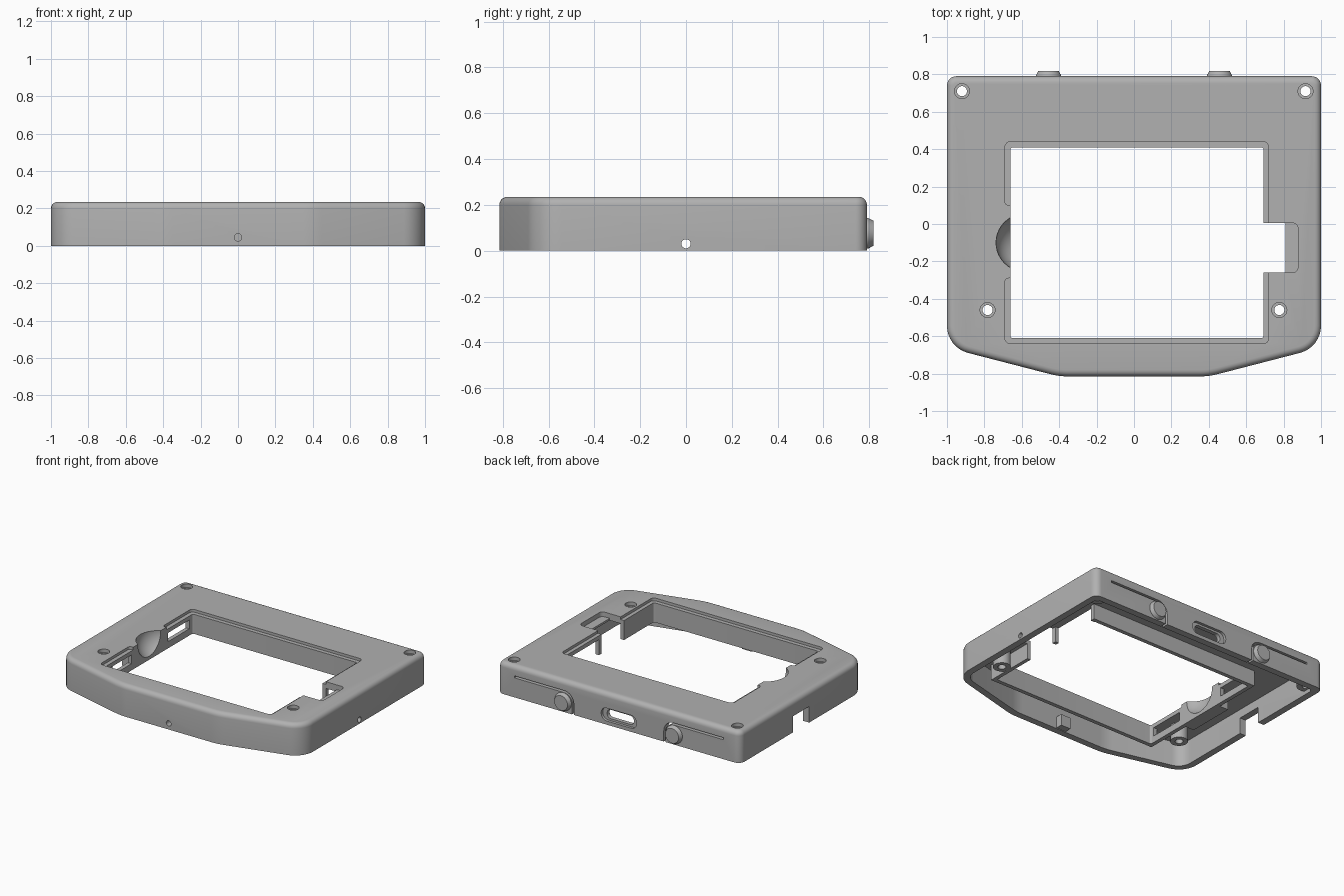
import bpy, bmesh, math
from mathutils import Vector

cube = bpy.data.objects.get("Cube")
if cube:
    bpy.data.objects.remove(cube, do_unlink=True)

grey = bpy.data.materials.new("mid grey")
grey.use_nodes = True
COLOUR = (0.44, 0.44, 0.44, 1)
grey.diffuse_color = COLOUR
grey.node_tree.nodes["Principled BSDF"].inputs["Base Color"].default_value = COLOUR


def rounded(points, steps=8):
    """Outline from (u, v, radius) corners."""
    out = []
    n = len(points)
    for i, (u, v, r) in enumerate(points):
        p = Vector((u, v))
        if r == 0:
            out.append(p)
            continue
        a = (Vector(points[i - 1][:2]) - p).normalized()
        b = (Vector(points[(i + 1) % n][:2]) - p).normalized()
        half = a.angle(b) / 2
        c = p + (a + b).normalized() * r / math.sin(half)
        start = (p + a * r / math.tan(half) - c).normalized()
        end = (p + b * r / math.tan(half) - c).normalized()
        out += [c + r * start.slerp(end, k / steps).normalized() for k in range(steps + 1)]
    return out


def make(name, bm):
    bmesh.ops.recalc_face_normals(bm, faces=bm.faces)
    mesh = bpy.data.meshes.new(name)
    bm.to_mesh(mesh)
    bm.free()
    mesh.materials.append(grey)
    obj = bpy.data.objects.new(name, mesh)
    bpy.context.collection.objects.link(obj)
    return obj


def prism(name, outline, low, high, axis="z", end_scale=1, bevel=0):
    """Extrude an outline along an axis, with optional taper or rounded top."""
    place = {"z": lambda u, v, w: (u, v, w),
             "y": lambda u, v, w: (u, w, v),
             "x": lambda u, v, w: (w, u, v)}[axis]
    mid = sum(outline, Vector((0, 0))) / len(outline)
    tip = [mid + (p - mid) * end_scale for p in outline]
    bm = bmesh.new()
    base = [bm.verts.new(place(p.x, p.y, low)) for p in outline]
    end = [bm.verts.new(place(p.x, p.y, high)) for p in tip]
    bm.faces.new(base)
    top = bm.faces.new(end)
    n = len(base)
    for i in range(n):
        j = (i + 1) % n
        bm.faces.new((base[i], base[j], end[j], end[i]))
    if bevel:
        bmesh.ops.recalc_face_normals(bm, faces=bm.faces)
        bmesh.ops.bevel(bm, geom=list(top.edges), offset=bevel, segments=5,
                        profile=0.5, affect="EDGES")
    return make(name, bm)


def rect(u0, u1, v0, v1, r=0):
    return rounded([(u0, v0, r), (u1, v0, r), (u1, v1, r), (u0, v1, r)])


def circle(u, v, r, n=32):
    return [Vector((u + r * math.cos(k * math.tau / n), v + r * math.sin(k * math.tau / n)))
            for k in range(n)]


def combine(target, tool, operation):
    mod = target.modifiers.new("shape", "BOOLEAN")
    mod.operation, mod.solver, mod.object = operation, "EXACT", tool
    with bpy.context.temp_override(object=target, active_object=target):
        bpy.ops.object.modifier_apply(modifier=mod.name)
    bpy.data.objects.remove(tool, do_unlink=True)


def add(*args, **kw):
    combine(case, prism("added", *args, **kw), "UNION")


def cut(*args, **kw):
    combine(case, prism("cutter", *args, **kw), "DIFFERENCE")


def shell_outline(x, back, side, front, front_x, r_back, r_side):
    right = [(x, back, r_back), (-x, back, r_back), (-x, side, r_side), (-front_x, front, 0.4)]
    return rounded(right + [(front_x, front, 0.4), (x, side, r_side)])


TOP = 0.235
CEILING = 0.185
FRAME_LOW = 0.07

# Outer shell, hollow from below
case = prism("case_shell", shell_outline(1, 0.79, -0.66, -0.815, 0.4, 0.05, 0.15), 0, TOP, bevel=0.035)
cut(shell_outline(0.95, 0.74, -0.625, -0.765, 0.39, 0.03, 0.1), -0.05, CEILING)

# Frame hanging around the window, backing block for the thumb scoop
add(rect(-0.69, 0.72, -0.64, 0.44), FRAME_LOW, CEILING + 0.01)
add(rect(-0.76, -0.68, -0.28, 0.08), FRAME_LOW, CEILING + 0.012)

# Screw bosses and the boss behind the front pin hole
SCREWS = [(-0.92, 0.71, 0.065, 0.03), (0.917, 0.71, 0.065, 0.03),
          (-0.783, -0.46, 0.06, 0.07), (0.777, -0.46, 0.06, 0.07)]
for x, y, r, low in SCREWS:
    add(circle(x, y, r), low, CEILING + 0.015)
add(rect(-0.04, 0.04, 0.005, 0.09), -0.78, -0.715, axis="y")

# Window opening and shallow ledge around it
cut(rect(-0.66, 0.692, -0.61, 0.41, 0.012), -0.1, 0.4)
R = 0.03
cut(rounded([(0.72, 0.44, R), (-0.69, 0.44, R), (-0.69, 0.1, 0.02), (-0.64, 0.1, 0),
             (-0.64, -0.29, 0), (-0.69, -0.29, 0.02), (-0.69, -0.64, R), (0.72, -0.64, R)]),
    TOP - 0.02, 0.4)

# Side connector bay with its deeper ledge, open frame beside it
cut(rect(0.6, 0.81, -0.26, 0.005), -0.1, 0.4)
cut(rect(0.6, 0.877, -0.26, 0.005, 0.03), TOP - 0.035, 0.4)
cut(rect(0.67, 0.76, 0.035, 0.405), -0.1, CEILING)

# Latch slots in the frame
for y0, y1 in ((0.12, 0.37), (-0.58, -0.31)):
    cut(rect(y0, y1, 0.12, CEILING), -0.72, -0.6, axis="x")

# Thumb scoop
bm = bmesh.new()
bmesh.ops.create_uvsphere(bm, u_segments=40, v_segments=20, radius=0.155)
bmesh.ops.translate(bm, verts=bm.verts, vec=(-0.583, -0.1, 0.23))
combine(case, make("cutter", bm), "DIFFERENCE")

# Screw holes with counterbores
for x, y, r, low in SCREWS:
    cut(circle(x, y, 0.027), -0.1, 0.4)
    cut(circle(x, y, 0.04), TOP - 0.025, 0.4)

# Rear port with recessed surround
cut(rect(-0.145, 0.145, 0.027, 0.123, 0.045), 0.77, 0.9, axis="y")
cut(rect(-0.11, 0.11, 0.042, 0.108, 0.03), 0.7, 0.9, axis="y")

# Slits that free the two spring tongues
for s in (-1, 1):
    cut(rounded([(s * 0.86, 0.16, 0), (s * 0.37, 0.16, 0.08), (s * 0.37, -0.02, 0),
                 (s * 0.385, -0.02, 0), (s * 0.385, 0.145, 0.065), (s * 0.86, 0.145, 0)]),
        0.7, 0.9, axis="y")

# Cable notch and pin holes
cut(rect(-0.02, 0.17, -0.1, 0.12), -1.1, -0.9, axis="x")
cut(circle(0, 0.03, 0.02, 20), 0.9, 1.1, axis="x")
cut(circle(0, 0.045, 0.02, 20), -0.9, -0.74, axis="y")

# Rear push buttons
parts = [case]
for name, x in (("left_button", 0.457), ("right_button", -0.457)):
    parts.append(prism(name + "_base", circle(x, 0.076, 0.067), 0.75, 0.795, axis="y"))
    parts.append(prism(name + "_cap", circle(x, 0.076, 0.067), 0.795, 0.818, axis="y", end_scale=0.82))

# Smooth the rounded surfaces, keep edges crisp
bpy.ops.object.select_all(action="DESELECT")
for obj in parts:
    obj.select_set(True)
bpy.context.view_layer.objects.active = case
bpy.ops.object.shade_smooth_by_angle(angle=math.radians(30))
